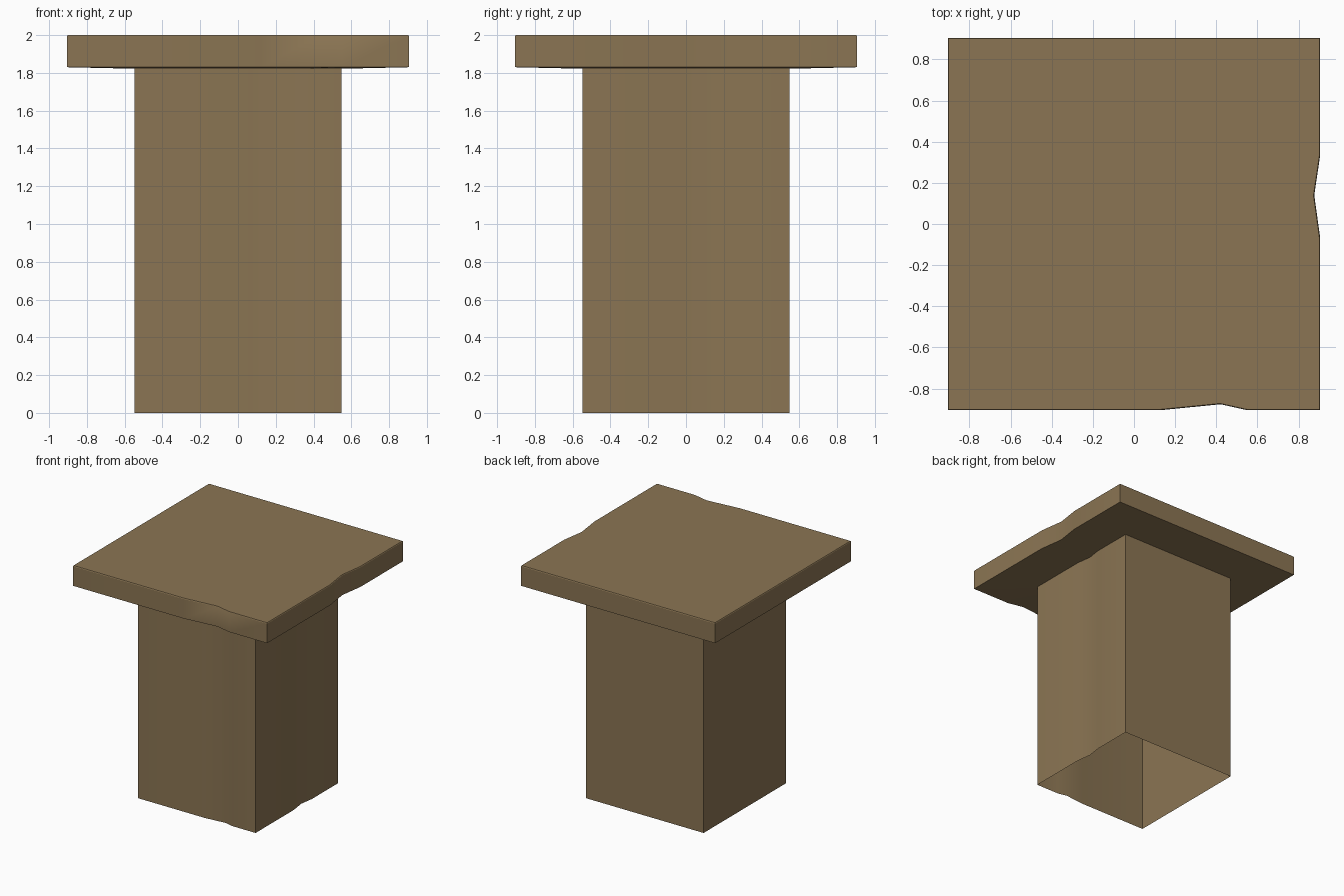
import bpy, bmesh, math

if "Cube" in bpy.data.objects:
    bpy.data.objects.remove(bpy.data.objects["Cube"])

# Single flat stone colour
stone = bpy.data.materials.new("brown stone")
stone.diffuse_color = (0.258, 0.178, 0.087, 1.0)
stone.use_nodes = True
stone.node_tree.nodes["Principled BSDF"].inputs["Base Color"].default_value = stone.diffuse_color

# Square outline (unit half-width), counter-clockwise, chipped on the front and right sides
CHIP = 0.968
OUTLINE = [(-1, -1), (0.14, -1), (0.465, CHIP * -1), (0.61, -1), (1, -1),
           (1, -0.075), (CHIP, 0.155), (1, 0.37), (1, 1), (-1, 1)]

SHAFT, CAP = 0.547, 0.905


def loft(name, rings, close_top):
    """Skin the outline through (half_width, height) rings, open at the bottom."""
    bm = bmesh.new()
    loops = [[bm.verts.new((x * s, y * s, z)) for x, y in OUTLINE] for s, z in rings]
    n = len(OUTLINE)
    for lower, upper in zip(loops, loops[1:]):
        for i in range(n):
            j = (i + 1) % n
            bm.faces.new((lower[i], lower[j], upper[j], upper[i]))
    if close_top:
        bm.faces.new(loops[-1])
    mesh = bpy.data.meshes.new(name)
    bm.to_mesh(mesh)
    bm.free()
    mesh.materials.append(stone)
    obj = bpy.data.objects.new(name, mesh)
    bpy.context.collection.objects.link(obj)
    bpy.ops.object.select_all(action='DESELECT')
    obj.select_set(True)
    bpy.context.view_layer.objects.active = obj
    bpy.ops.object.shade_smooth_by_angle(angle=math.radians(30))
    return obj


# Hollow shaft, open at the bottom
loft("shaft", [(SHAFT, 0.0), (SHAFT, 1.822)], False)

# Overhanging cap: shallow sloped underside, straight sides, fine eased top edge
loft("cap", [(SHAFT, 1.822), (CAP, 1.83), (CAP, 1.994), (CAP - 0.004, 2.0)], True)
